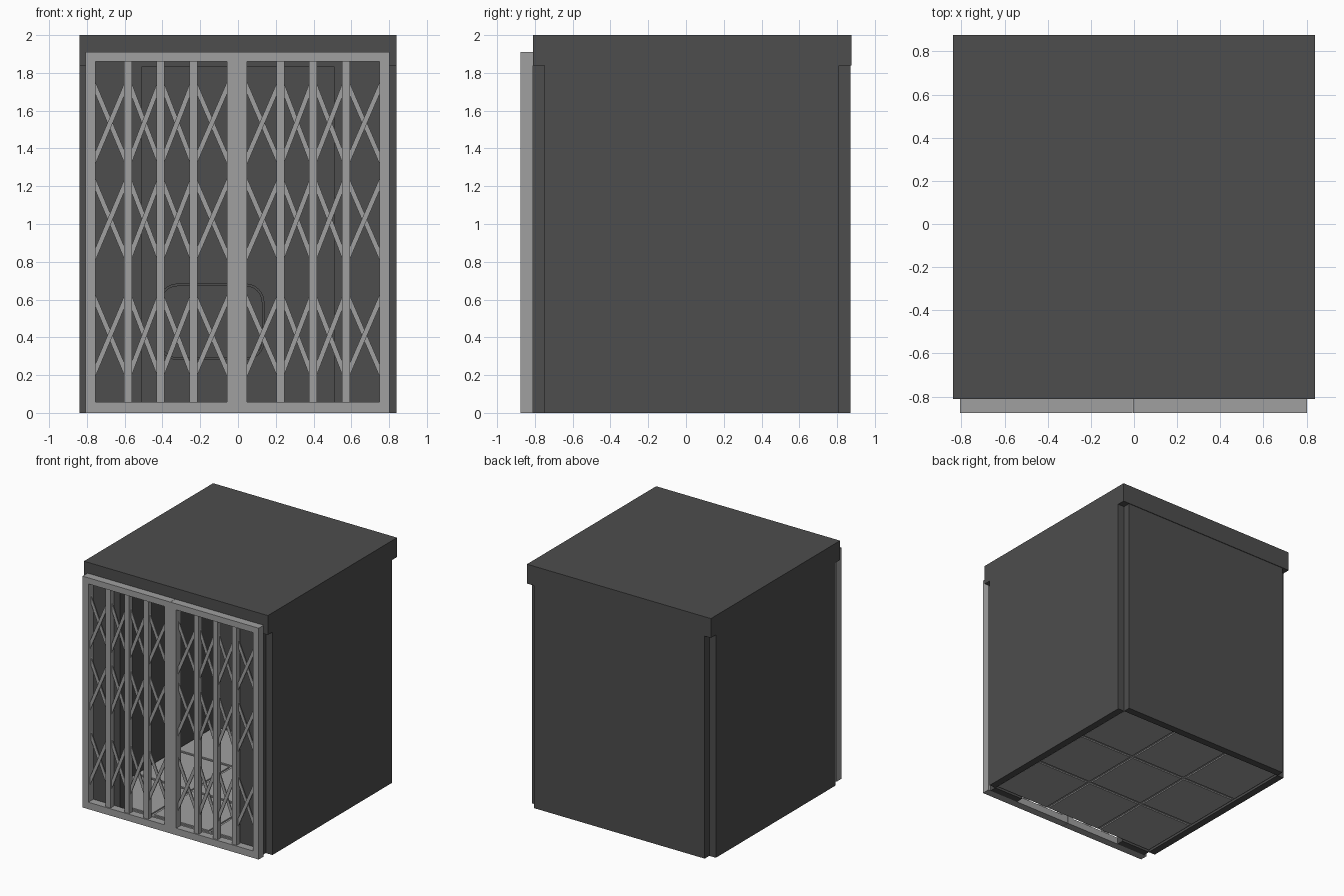
import bpy, bmesh, math
from mathutils import Matrix, Vector

if "Cube" in bpy.data.objects:
    bpy.data.objects.remove(bpy.data.objects["Cube"])


def material(name, v):
    m = bpy.data.materials.new(name)
    m.diffuse_color = (v, v, v, 1)
    m.use_nodes = True
    m.node_tree.nodes["Principled BSDF"].inputs["Base Color"].default_value = m.diffuse_color
    return m


DARK = material("dark grey panel", 0.075)
LIGHT = material("light grey metal", 0.35)


def add_box(bm, x0, x1, y0, y1, z0, z1):
    mat = Matrix.Translation(((x0 + x1) / 2, (y0 + y1) / 2, (z0 + z1) / 2))
    mat = mat @ Matrix.Diagonal((x1 - x0, y1 - y0, z1 - z0, 1))
    bmesh.ops.create_cube(bm, size=1, matrix=mat)


def finish(name, bm, mat):
    me = bpy.data.meshes.new(name)
    bm.to_mesh(me)
    bm.free()
    me.materials.append(mat)
    ob = bpy.data.objects.new(name, me)
    bpy.context.collection.objects.link(ob)
    return ob


def boxes(name, mat, *dims):
    bm = bmesh.new()
    for d in dims:
        add_box(bm, *d)
    return finish(name, bm, mat)


# cabin shell: side and back panels leave square notches at the corners
boxes("roof", DARK, (-.84, .84, -.81, .875, 1.84, 2))
for side, s in (("left", -1), ("right", 1)):
    xa, xb = sorted((s * .78, s * .84))
    boxes(side + "_wall", DARK, (xa, xb, -.75, .81, 0, 1.84))
    xa, xb = sorted((s * .512, s * .78))
    boxes(side + "_front_panel", DARK, (xa, xb, -.81, -.75, 0, 1.84))
boxes("door_lintel", DARK, (-.512, .512, -.81, -.75, 1.832, 1.84))
boxes("back_wall", DARK, (-.78, .78, .81, .87, 0, 1.84))

# floor: nine tiles on a thin base, grooved on both faces
boxes("floor_base", LIGHT, (-.78, .78, -.75, .81, .02, .03))
bm = bmesh.new()
for i in range(3):
    for j in range(3):
        x, y = -.78 + i * .52, -.75 + j * .52
        add_box(bm, x + .012, x + .508, y + .012, y + .508, .01, .04)
finish("floor_tiles", bm, LIGHT)

# rounded frame on the inside of the back wall
bm = bmesh.new()
rings = []
for inset in (0, .014):
    for y in (.795, .81):
        ring = []
        r = .1 - inset
        for k, (cx, cz) in enumerate(((.04, .585), (-.32, .585), (-.32, .38), (.04, .38))):
            for n in range(7):
                a = math.radians(90 * k + 15 * n)
                ring.append(bm.verts.new((cx + r * math.cos(a), y, cz + r * math.sin(a))))
        rings.append(ring)
for a, b in ((0, 1), (1, 3), (3, 2), (2, 0)):
    A, B = rings[a], rings[b]
    for i in range(len(A)):
        j = (i + 1) % len(A)
        bm.faces.new((A[i], A[j], B[j], B[i]))
bmesh.ops.recalc_face_normals(bm, faces=bm.faces)
finish("back_wall_frame", bm, DARK)


# folding gate: two leaves with frame, uprights and scissor lattice
def lattice_strip(bm, p, q, y, width=.026, depth=.008):
    d = Vector(q) - Vector(p)
    mat = Matrix.Translation(((p[0] + q[0]) / 2, y, (p[1] + q[1]) / 2))
    mat = mat @ Matrix.Rotation(-math.atan2(d.y, d.x), 4, 'Y')
    mat = mat @ Matrix.Diagonal((d.length, depth, width, 1))
    bmesh.ops.create_cube(bm, size=1, matrix=mat)


Y0, Y1 = -.875, -.81
for name, x0, x1, bars in (("left", -.807, -.006, (-.582, -.41, -.236)),
                           ("right", -.004, .802, (.225, .397, .572))):
    boxes(name + "_gate_frame", LIGHT,
          (x0, x0 + .052, Y0, Y1, 0, 1.91), (x1 - .052, x1, Y0, Y1, 0, 1.91),
          (x0 + .052, x1 - .052, Y0, Y1, 0, .057),
          (x0 + .052, x1 - .052, Y0, Y1, 1.86, 1.91))
    boxes(name + "_gate_uprights", LIGHT,
          *[(b - .022, b + .022, Y0 + .01, Y1 - .01, .057, 1.86) for b in bars])
    bm = bmesh.new()
    posts = [x0 + .035] + list(bars) + [x1 - .035]
    for a, b in zip(posts, posts[1:]):
        for z in (1.535, 1.025, .41):
            lattice_strip(bm, (a, z - .225), (b, z + .225), -.847)
            lattice_strip(bm, (a, z + .225), (b, z - .225), -.838)
    finish(name + "_gate_lattice", bm, LIGHT)
